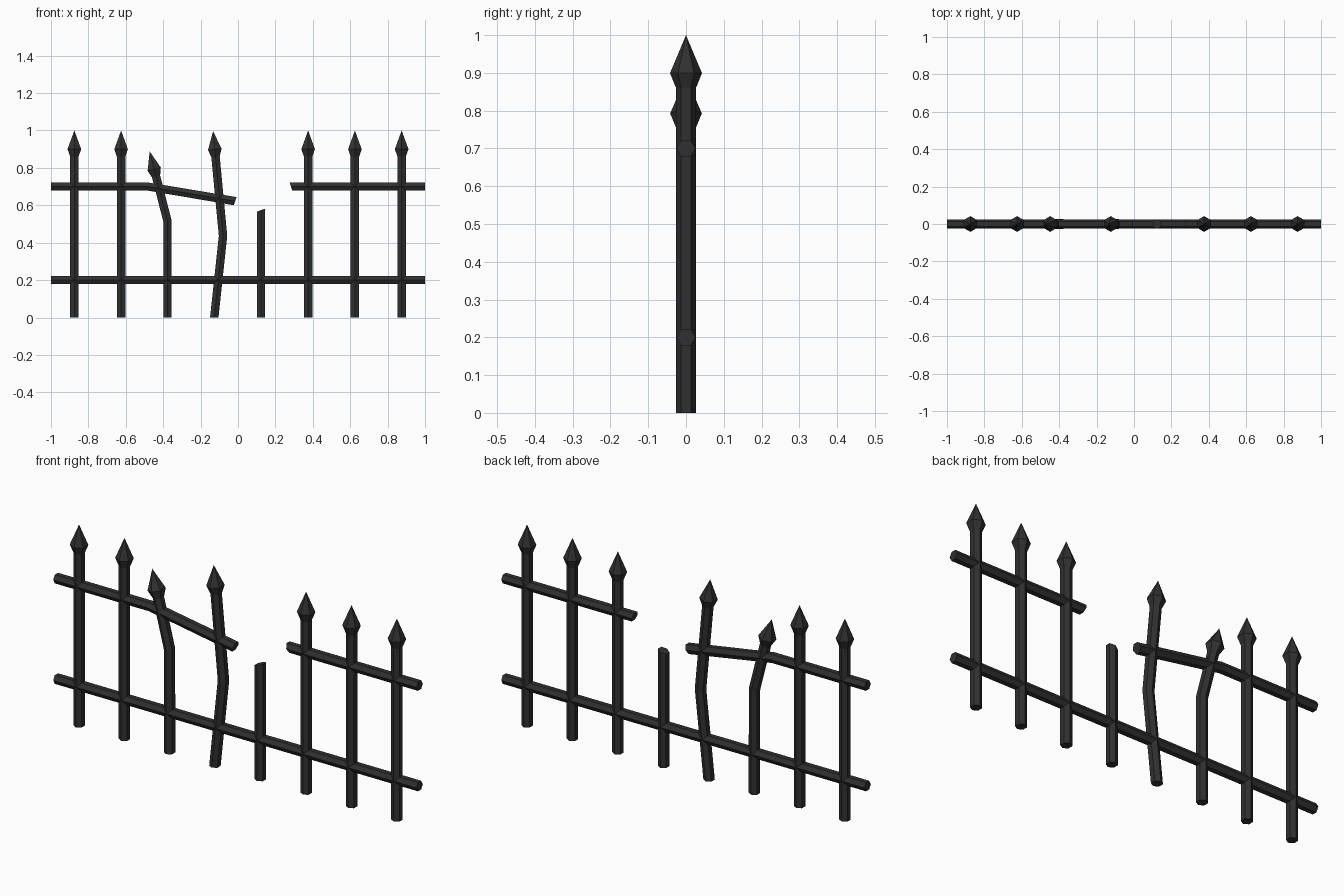
import bpy, bmesh, math
from mathutils import Vector

if "Cube" in bpy.data.objects:
    bpy.data.objects.remove(bpy.data.objects["Cube"])

SIDES = 6
POST_R, RAIL_R, TIP_R = 0.026, 0.025, 0.042

iron = bpy.data.materials.new("dark iron")
iron.diffuse_color = (0.03, 0.03, 0.03, 1)
iron.use_nodes = True
iron.node_tree.nodes["Principled BSDF"].inputs["Base Color"].default_value = iron.diffuse_color


def bar(name, stations, cuts={}):
    """Hexagonal bar through (x, z, radius) stations in the XZ plane.
    cuts maps a station index to a slanted cross-section direction."""
    bm = bmesh.new()
    pts = [Vector((x, 0, z)) for x, z, r in stations]
    last = len(pts) - 1
    rings = []
    for i, (p, st) in enumerate(zip(pts, stations)):
        if st[2] == 0:                      # pointed end
            rings.append([bm.verts.new(p)])
            continue
        d = Vector((0, 0, 0))
        if i > 0:
            d += (p - pts[i - 1]).normalized()
        if i < last:
            d += (pts[i + 1] - p).normalized()
        d.normalize()
        side = Vector((d.z, 0, -d.x))
        if i in cuts:
            side = Vector((cuts[i][0], 0, cuts[i][1]))
        ring = []
        for k in range(SIDES):
            a = 2 * math.pi * k / SIDES
            ring.append(bm.verts.new(p + st[2] * (side * math.sin(a) + Vector((0, math.cos(a), 0)))))
        rings.append(ring)
    for a, b in zip(rings, rings[1:]):
        for k in range(SIDES):
            n = (k + 1) % SIDES
            if len(b) == 1:
                bm.faces.new((a[k], a[n], b[0]))
            else:
                bm.faces.new((a[k], a[n], b[n], b[k]))
    for ring in (rings[0], rings[-1]):
        if len(ring) > 1:
            bm.faces.new(ring)
    bmesh.ops.recalc_face_normals(bm, faces=bm.faces)
    me = bpy.data.meshes.new(name)
    bm.to_mesh(me)
    bm.free()
    me.materials.append(iron)
    ob = bpy.data.objects.new(name, me)
    bpy.context.collection.objects.link(ob)
    return ob


def spear(x, z, dx, dz):
    """Spear-head stations; (x, z) is its widest point, (dx, dz) its axis."""
    d = Vector((dx, dz)).normalized()
    return [(x + d.x * t, z + d.y * t, r)
            for t, r in ((-0.04, POST_R), (0, TIP_R), (0.098, 0))]


# Straight spear-topped posts
for i, x in enumerate((-0.875, -0.625, 0.375, 0.625, 0.875)):
    bar(f"straight_post_{i + 1}",
        [(x, 0, POST_R), (x, 0.86, POST_R), (x, 0.9, TIP_R), (x, 1.0, 0)])

# Bent posts
bar("bent_post_left",
    [(-0.377, 0, POST_R), (-0.377, 0.515, POST_R)] + spear(-0.448, 0.793, -0.071, 0.278))
bar("bent_post_middle",
    [(-0.127, 0, POST_R), (-0.08, 0.437, POST_R)] + spear(-0.124, 0.899, -0.044, 0.462),
    {0: (1, 0)})

# Snapped post with slanted top
bar("broken_post", [(0.123, 0, POST_R), (0.123, 0.574, POST_R)], {1: (1, 0.35)})

# Rails: whole lower one, sagging upper left, snapped upper right
bar("lower_rail", [(-1, 0.2, RAIL_R), (1, 0.2, RAIL_R)])
bar("sagging_upper_rail",
    [(-1, 0.7, RAIL_R), (-0.48, 0.7, RAIL_R), (-0.015, 0.622, RAIL_R)], {2: (-0.36, -1)})
bar("broken_upper_rail",
    [(0.283, 0.7, RAIL_R), (1, 0.7, RAIL_R)], {0: (0.35, -1)})
